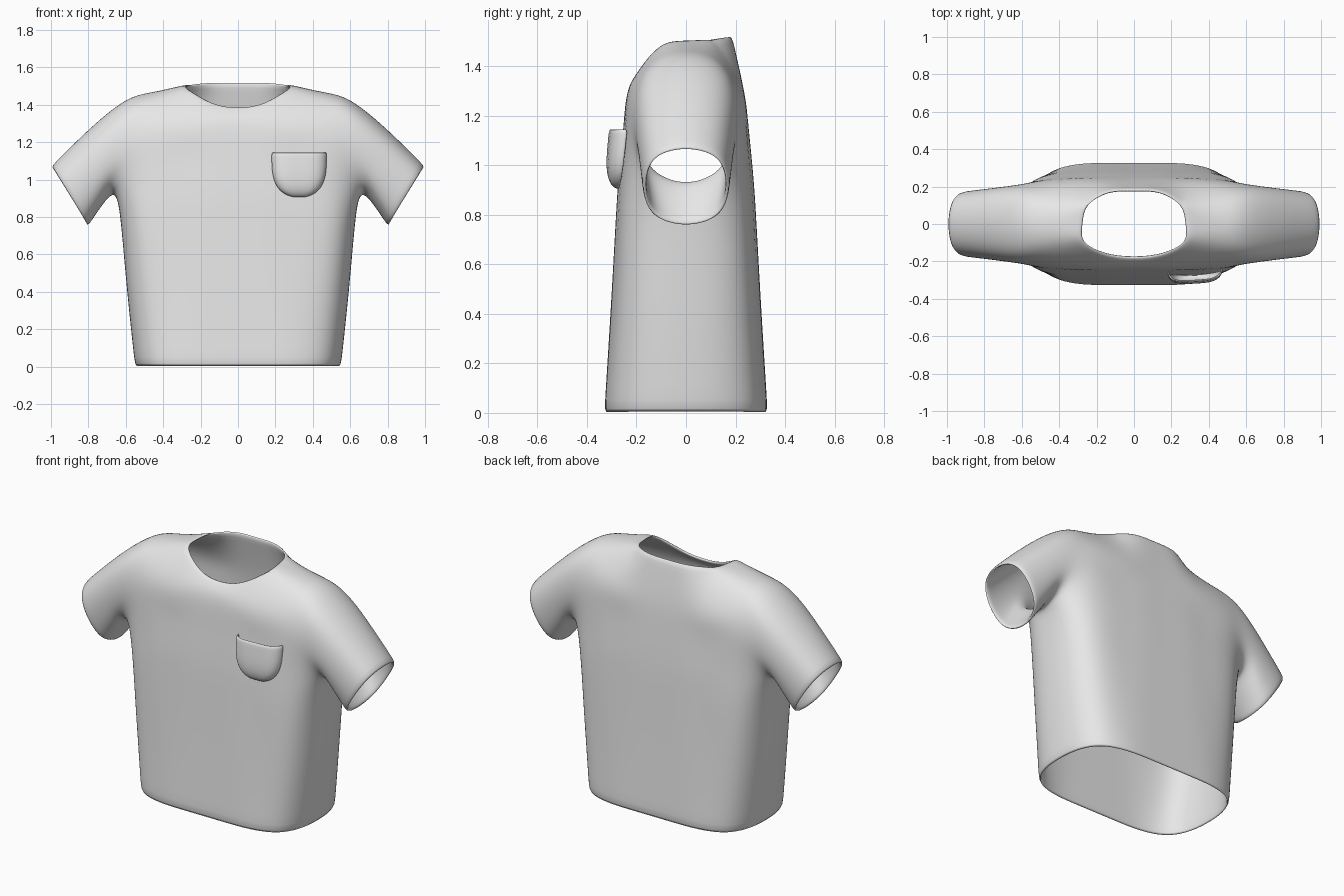
import bpy
import math
from mathutils import Vector

cube = bpy.data.objects.get("Cube")
if cube:
    bpy.data.objects.remove(cube)

fabric = bpy.data.materials.new("grey fabric")
fabric.use_nodes = True
fabric.diffuse_color = (0.8, 0.8, 0.8, 1)
fabric.node_tree.nodes["Principled BSDF"].inputs["Base Color"].default_value = fabric.diffuse_color


def make_object(name, verts, faces):
    mesh = bpy.data.meshes.new(name)
    mesh.from_pydata(verts, [], faces)
    mesh.materials.append(fabric)
    mesh.shade_smooth()
    obj = bpy.data.objects.new(name, mesh)
    bpy.context.collection.objects.link(obj)
    return obj


def add_subdivision(obj, levels):
    mod = obj.modifiers.new("Smooth", "SUBSURF")
    mod.levels = mod.render_levels = levels


def add_cloth_thickness(obj, thickness):
    mod = obj.modifiers.new("Cloth", "SOLIDIFY")
    mod.thickness = thickness
    mod.offset = -1
    add_subdivision(obj, 1)


def pass_through_points(obj, rounds=6):
    """Push the cage outward until the smoothed surface meets its own points."""
    targets = [v.co.copy() for v in obj.data.vertices]
    for _ in range(rounds):
        bpy.context.view_layer.update()
        evaluated = obj.evaluated_get(bpy.context.evaluated_depsgraph_get())
        smooth = [evaluated.data.vertices[i].co.copy() for i in range(len(targets))]
        for vert, target, now in zip(obj.data.vertices, targets, smooth):
            vert.co += target - now
            if target.x == 0:
                vert.co.x = 0
        obj.data.update()


# Shirt cage, left half: columns run up the front, over the shoulder, down the back
TOP, LAST, SIDE = 7, 14, 15
ARMPIT = 3
points = {}


def set_pair(col, row, x, y, z):
    points[col, row] = Vector((x, -y, z))
    points[col, LAST - row] = Vector((x, y, z))


# Body panels
heights = (0, 0.4, 0.75, 0.95, 1.15, 1.31)
depths = (0.33, 0.305, 0.285, 0.272, 0.253, 0.232)
for row, (z, depth) in enumerate(zip(heights, depths)):
    for col, (x, scale) in enumerate(((0, 1), (0.16, 1), (0.31, 0.975))):
        set_pair(col, row, x, depth * scale, z)

# Panel edge running from hem to shoulder
edge = ((0.46, 0.268), (0.485, 0.258), (0.505, 0.25), (0.51, 0.24), (0.49, 0.235), (0.475, 0.21))
for row, (x, y) in enumerate(edge):
    set_pair(3, row, x, y, heights[row])
set_pair(3, 6, 0.46, 0.12, 1.435)
points[3, TOP] = Vector((0.46, 0, 1.467))

# Neckline, low at the front and high at the back
neck = ((0, -0.18, 1.39), (0.14, -0.165, 1.415), (0.265, -0.1, 1.49))
nape = ((0, 0.185, 1.522), (0.14, 0.175, 1.522), (0.25, 0.1, 1.515))
for col in range(3):
    points[col, 6] = Vector(neck[col])
    points[col, LAST - 6] = Vector(nape[col])
points[2, TOP] = Vector((0.275, 0, 1.508))

# Sides below the arms
for row, (x, corner) in enumerate(((0.55, 0.535), (0.592, 0.575), (0.625, 0.605))):
    set_pair(4, row, corner, 0.14, heights[row])
    points["side", row] = Vector((x, 0, heights[row]))

# Sleeve rings: top point, bottom point, half depth
sleeve = (((0.6, 0, 1.425), (0.657, 0, 0.915), 0.21),
          ((0.79, 0, 1.275), (0.725, 0, 0.865), 0.193),
          ((1.0, 0, 1.07), (0.8, 0, 0.755), 0.175))
for col, (top, bottom, half) in enumerate(sleeve, 4):
    top, bottom = Vector(top), Vector(bottom)
    points[col, TOP], points[col, SIDE] = top, bottom
    for row in range(ARMPIT, TOP):
        angle = math.pi * (TOP - row) / 5
        p = top.lerp(bottom, (1 - math.cos(angle)) / 2)
        set_pair(col, row, p.x, half * math.sin(angle) ** 0.75, p.z)
points["side", ARMPIT] = points.pop((4, SIDE))

# Faces between neighbouring columns
quads = []


def strip(a, b):
    for k in range(len(a) - 1):
        quads.append((a[k], b[k], b[k + 1], a[k + 1]))


for col in range(4):
    for start, end in ((0, TOP), (TOP, LAST)):
        rows = [r for r in range(start, end + 1) if col > 1 or r != TOP]
        strip([(col, r) for r in rows], [(col + 1, r) for r in rows])

side = [("side", r) for r in range(ARMPIT + 1)]
strip([(4, r) for r in range(ARMPIT + 1)], side)
strip(side, [(4, LAST - r) for r in range(ARMPIT + 1)])


def sleeve_loop(col):
    loop = [(col, r) for r in range(ARMPIT, LAST - ARMPIT + 1)]
    loop.append(side[-1] if col == 4 else (col, SIDE))
    return loop + loop[:1]


for col in (4, 5):
    strip(sleeve_loop(col), sleeve_loop(col + 1))

index = {key: i for i, key in enumerate(points)}
shirt = make_object("shirt", list(points.values()), [[index[k] for k in q] for q in quads])
mirror = shirt.modifiers.new("Mirror", "MIRROR")
mirror.use_clip = True
add_subdivision(shirt, 2)
pass_through_points(shirt)
add_cloth_thickness(shirt, 0.016)

# Chest pocket: a rounded pouch, open at the top
COLS, ROWS = 16, 12
verts, faces = [], []
for r in range(ROWS + 1):
    v = math.sin(math.pi / 2 * r / ROWS) * 0.998
    width = 0.149 * (1 - v ** 3.5) ** 0.45
    for c in range(COLS + 1):
        u = -math.cos(math.pi * c / COLS)
        x = 0.327 + width * u
        base = -0.246 + 0.06 * (x - 0.327) - 0.025 * v
        bulge = 0.062 * (1 - u ** 4) ** 0.5 * (1 - v ** 4) ** 0.5
        verts.append((x, base - bulge, 1.147 - 0.242 * v))
for r in range(ROWS):
    for c in range(COLS):
        i = r * (COLS + 1) + c
        faces.append((i, i + COLS + 1, i + COLS + 2, i + 1))
pocket = make_object("chest_pocket", verts, faces)
add_cloth_thickness(pocket, 0.012)
